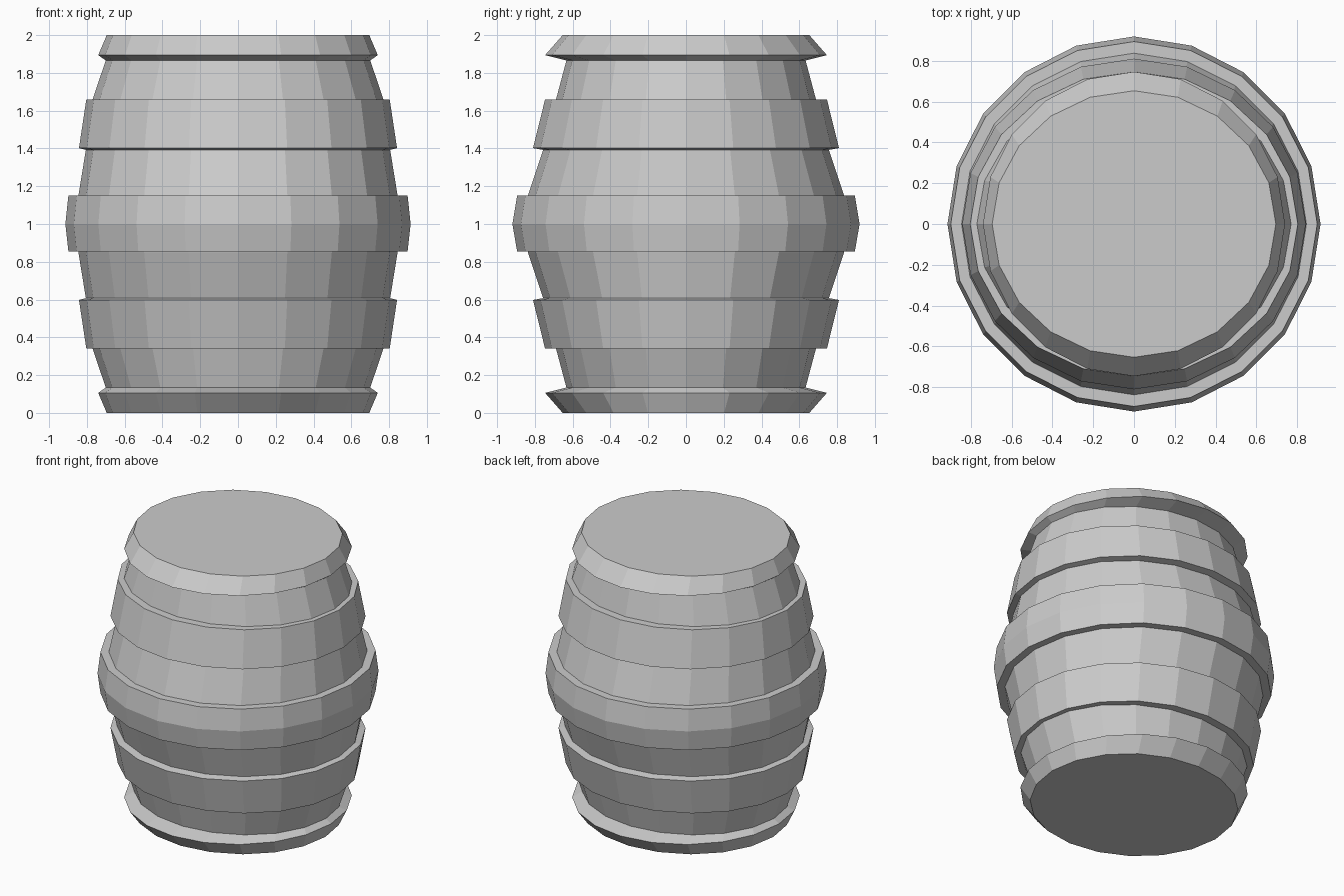
import bpy, math

if "Cube" in bpy.data.objects:
    bpy.data.objects.remove(bpy.data.objects["Cube"])

SIDES = 20


def lathe(name, rings, closed=False):
    """Elliptical lathe: rings are (x radius, y radius, z); closed makes a hoop, else ends are capped."""
    verts = []
    for rx, ry, z in rings:
        for i in range(SIDES):
            a = 2 * math.pi * i / SIDES
            verts.append((rx * math.cos(a), ry * math.sin(a), z))
    n = len(rings)
    faces = []
    for r in range(n if closed else n - 1):
        s = (r + 1) % n
        for i in range(SIDES):
            j = (i + 1) % SIDES
            faces.append((r * SIDES + i, r * SIDES + j, s * SIDES + j, s * SIDES + i))
    if not closed:
        faces.append(tuple(reversed(range(SIDES))))
        faces.append(tuple(range((n - 1) * SIDES, n * SIDES)))
    mesh = bpy.data.meshes.new(name)
    mesh.from_pydata(verts, [], faces)
    obj = bpy.data.objects.new(name, mesh)
    bpy.context.collection.objects.link(obj)
    return obj


def flip(rings):
    """Mirror a profile about mid height, keeping the bottom-to-top order."""
    return [(rx, ry, 2 - z) for rx, ry, z in reversed(rings)]


# Staves with the flared rims and flat lids at both ends
upper = [(0.845, 0.837, 1.15), (0.806, 0.757, 1.39), (0.77, 0.688, 1.66),
         (0.70, 0.633, 1.866), (0.74, 0.746, 1.894), (0.695, 0.653, 2.0)]
lathe("barrel_body", flip(upper) + [(0.865, 0.868, 1.0)] + upper)

# Upper and lower hoops
hoop = [(0.803, 0.755, 1.392), (0.842, 0.81, 1.402), (0.803, 0.746, 1.66), (0.767, 0.685, 1.66)]
lathe("upper_hoop", hoop, closed=True)
lathe("lower_hoop", flip(hoop), closed=True)

# Wide middle hoop
lathe("middle_hoop", [(0.842, 0.834, 0.855), (0.898, 0.894, 0.855), (0.914, 0.919, 1.0),
                      (0.898, 0.894, 1.15), (0.842, 0.834, 1.15), (0.862, 0.865, 1.0)], closed=True)
